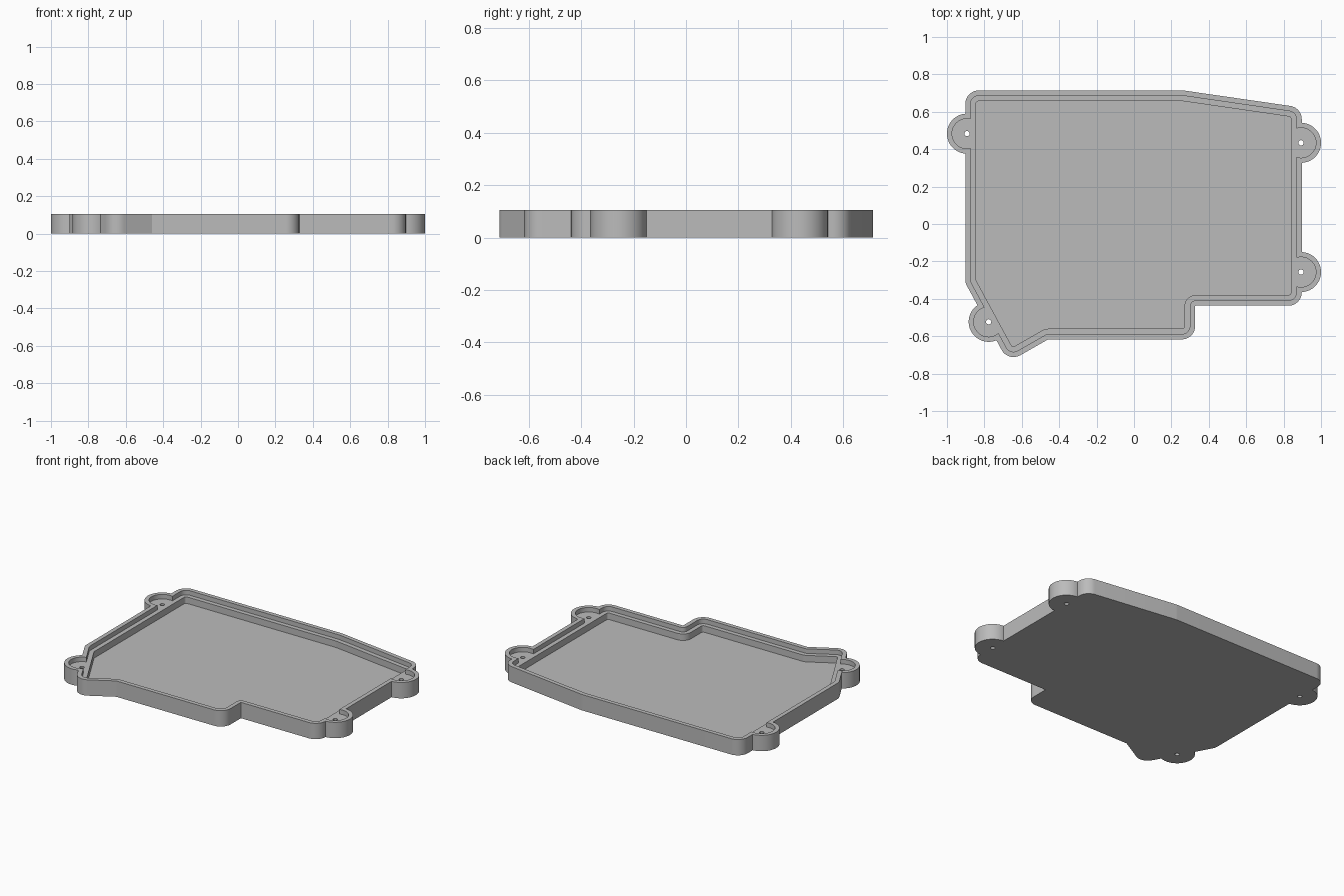
import bpy
import bmesh
import math
from mathutils import Vector

old = bpy.data.objects.get("Cube")
if old:
    bpy.data.objects.remove(old, do_unlink=True)

HEIGHT, LEDGE, FLOOR = 0.105, 0.075, 0.032
WALL, LIP = 0.057, 0.029

# Cavity outline, counter-clockwise
CORE = [Vector(p) for p in (
    (-0.845, 0.657), (-0.845, -0.30), (-0.65, -0.66), (-0.475, -0.56), (0.27, -0.56),
    (0.27, -0.38), (0.84, -0.38), (0.84, 0.573), (0.26, 0.657))]
LOBES = [(-0.893, 0.483), (0.893, 0.434), (0.893, -0.257), (-0.777, -0.523)]

grey = bpy.data.materials.new("grey plastic")
grey.use_nodes = True
colour = (0.5, 0.5, 0.5, 1)
grey.diffuse_color = colour
grey.node_tree.nodes["Principled BSDF"].inputs["Base Color"].default_value = colour


def outline(offset):
    """Offset the cavity outline outward and round its corners."""
    points = []
    for i, p in enumerate(CORE):
        a = (p - CORE[i - 1]).normalized()
        b = (CORE[(i + 1) % len(CORE)] - p).normalized()
        turn = a.cross(b)
        na, nb = Vector((a.y, -a.x)), Vector((b.y, -b.x))
        corner = p + (na + nb) * offset / (1 + na.dot(nb))
        convex = turn > 0
        radius = 0.015 + offset if convex else 0.06 - offset
        side = -1 if convex else 1
        centre = corner + (na + nb) * side * radius / (1 + na.dot(nb))
        start = -na * side
        angle = math.atan2(turn, a.dot(b))
        steps = max(2, int(abs(angle) / 0.12))
        for k in range(steps + 1):
            t = angle * k / steps
            c, s = math.cos(t), math.sin(t)
            points.append(centre + radius * Vector((start.x * c - start.y * s,
                                                    start.x * s + start.y * c)))
    return points


def circle(centre, radius, sides=64):
    return [Vector(centre) + radius * Vector((math.cos(math.tau * k / sides),
                                              math.sin(math.tau * k / sides)))
            for k in range(sides)]


def prism(name, points, low, high):
    bm = bmesh.new()
    base = bm.faces.new([bm.verts.new((p.x, p.y, low)) for p in points])
    top = bmesh.ops.extrude_face_region(bm, geom=[base])["geom"]
    verts = [v for v in top if isinstance(v, bmesh.types.BMVert)]
    bmesh.ops.translate(bm, verts=verts, vec=(0, 0, high - low))
    bmesh.ops.recalc_face_normals(bm, faces=bm.faces)
    mesh = bpy.data.meshes.new(name)
    bm.to_mesh(mesh)
    bm.free()
    mesh.materials.append(grey)
    obj = bpy.data.objects.new(name, mesh)
    bpy.context.scene.collection.objects.link(obj)
    return obj


def combine(target, tool, operation):
    mod = target.modifiers.new(operation.lower(), "BOOLEAN")
    mod.object, mod.operation, mod.solver = tool, operation, "EXACT"
    bpy.context.view_layer.objects.active = target
    bpy.ops.object.modifier_apply(modifier=mod.name)
    bpy.data.objects.remove(tool, do_unlink=True)


# Solid tray body with screw lobes
tray = prism("tray", outline(WALL), 0, HEIGHT)
for c in LOBES:
    combine(tray, prism("lobe", circle(c, 0.107), 0, HEIGHT), "UNION")

# Stepped ledge and main cavity
combine(tray, prism("ledge_cut", outline(LIP), LEDGE, 0.2), "DIFFERENCE")
combine(tray, prism("cavity_cut", outline(0), FLOOR, 0.2), "DIFFERENCE")

# Round recesses and screw holes
for c in LOBES:
    combine(tray, prism("recess_cut", circle(c, 0.08), LEDGE, 0.2), "DIFFERENCE")
    combine(tray, prism("hole_cut", circle(c, 0.014, 24), -0.1, 0.2), "DIFFERENCE")

bpy.ops.object.select_all(action="DESELECT")
tray.select_set(True)
bpy.context.view_layer.objects.active = tray
bpy.ops.object.shade_smooth_by_angle(angle=math.radians(30))
